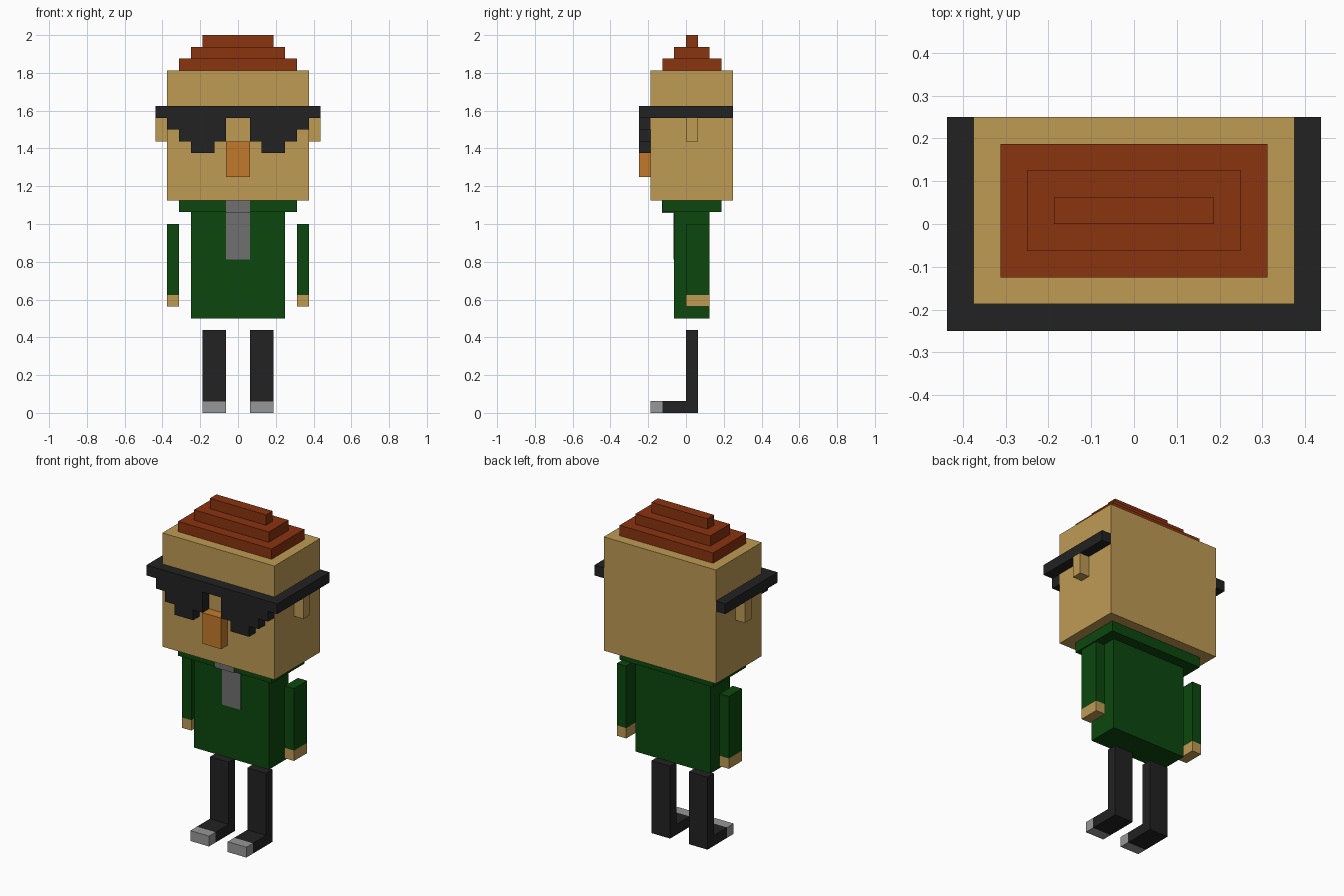
import bpy
import bmesh
from mathutils import Vector

if "Cube" in bpy.data.objects:
    bpy.data.objects.remove(bpy.data.objects["Cube"], do_unlink=True)

U = 1 / 16  # block size: the figure is 32 blocks tall


def material(name, hex_colour):
    def linear(c):
        return c / 12.92 if c <= 0.04045 else ((c + 0.055) / 1.055) ** 2.4
    rgb = [linear(int(hex_colour[i:i + 2], 16) / 255) for i in (0, 2, 4)]
    mat = bpy.data.materials.new(name)
    mat.use_nodes = True
    mat.diffuse_color = (*rgb, 1)
    mat.node_tree.nodes["Principled BSDF"].inputs["Base Color"].default_value = (*rgb, 1)
    return mat


skin = material("tan skin", "BF9B54")
nose_orange = material("nose orange", "C27A2C")
hair_brown = material("red brown", "8A330F")
black = material("soft black", "222222")
green = material("dark green", "0C470E")
grey = material("tie grey", "707070")
light_grey = material("toe grey", "979797")


def prism(name, profile, axis, lo, hi, mat):
    """Extrude a 2D outline, in blocks, along an axis from lo to hi."""
    def place(p, d):
        co = list(p)
        co.insert(axis, d)
        return Vector(co) * U
    bm = bmesh.new()
    face = bm.faces.new([bm.verts.new(place(p, lo)) for p in profile])
    out = bmesh.ops.extrude_face_region(bm, geom=[face])
    moved = [g for g in out["geom"] if isinstance(g, bmesh.types.BMVert)]
    shift = Vector((0, 0, 0))
    shift[axis] = (hi - lo) * U
    bmesh.ops.translate(bm, verts=moved, vec=shift)
    bmesh.ops.recalc_face_normals(bm, faces=bm.faces)
    mesh = bpy.data.meshes.new(name)
    bm.to_mesh(mesh)
    bm.free()
    mesh.materials.append(mat)
    obj = bpy.data.objects.new(name, mesh)
    bpy.context.collection.objects.link(obj)
    return obj


def box(name, x, y, z, mat):
    outline = [(x[0], y[0]), (x[1], y[0]), (x[1], y[1]), (x[0], y[1])]
    return prism(name, outline, 2, z[0], z[1], mat)


# Head, nose and stepped hair
box("head", (-6, 6), (-3, 4), (18, 29), skin)
box("nose", (-1, 1), (-4, -3), (20, 23), nose_orange)
for i, step in enumerate(("lower", "middle", "upper")):
    box(f"hair_{step}", (i - 5, 5 - i), (i - 2, 3 - i), (29 + i, 30 + i), hair_brown)

# Sunglasses front: half outline in x, z, mirrored across the middle
half = [(1, 25), (1, 23), (2, 23), (2, 22), (4, 22), (4, 23), (5, 23),
        (5, 24), (6, 24), (6, 25), (7, 25), (7, 26)]
outline = half + [(-x, z) for x, z in reversed(half)]
prism("sunglasses_front", outline, 1, -4, -3, black)

# Torso, collar and tie
box("torso", (-4, 4), (-1, 2), (8, 17), green)
box("collar", (-5, 5), (-2, 3), (17, 18), green)
box("tie", (-1, 1), (-1.05, -1), (13, 17), grey)
box("tie_knot", (-1, 1), (-2.05, -1), (16.95, 18), grey)

# Paired parts
for side, s in (("left", 1), ("right", -1)):
    def span(a, b):
        return sorted((a * s, b * s))
    box(f"{side}_sunglasses_temple", span(6, 7), (-3, 4), (25, 26), black)
    box(f"{side}_ear", span(6, 7), (0, 1), (23, 25), skin)
    box(f"{side}_sleeve", span(5, 6), (0, 2), (10, 16), green)
    box(f"{side}_hand", span(5, 6), (0, 2), (9, 10), skin)
    # Leg and shoe share one L-shaped outline in y, z
    leg = [(-2, 0), (1, 0), (1, 7), (0, 7), (0, 1), (-2, 1)]
    prism(f"{side}_leg", leg, 0, *span(1, 3), black)
    box(f"{side}_toe", span(1, 3), (-3, -2), (0, 1), light_grey)
